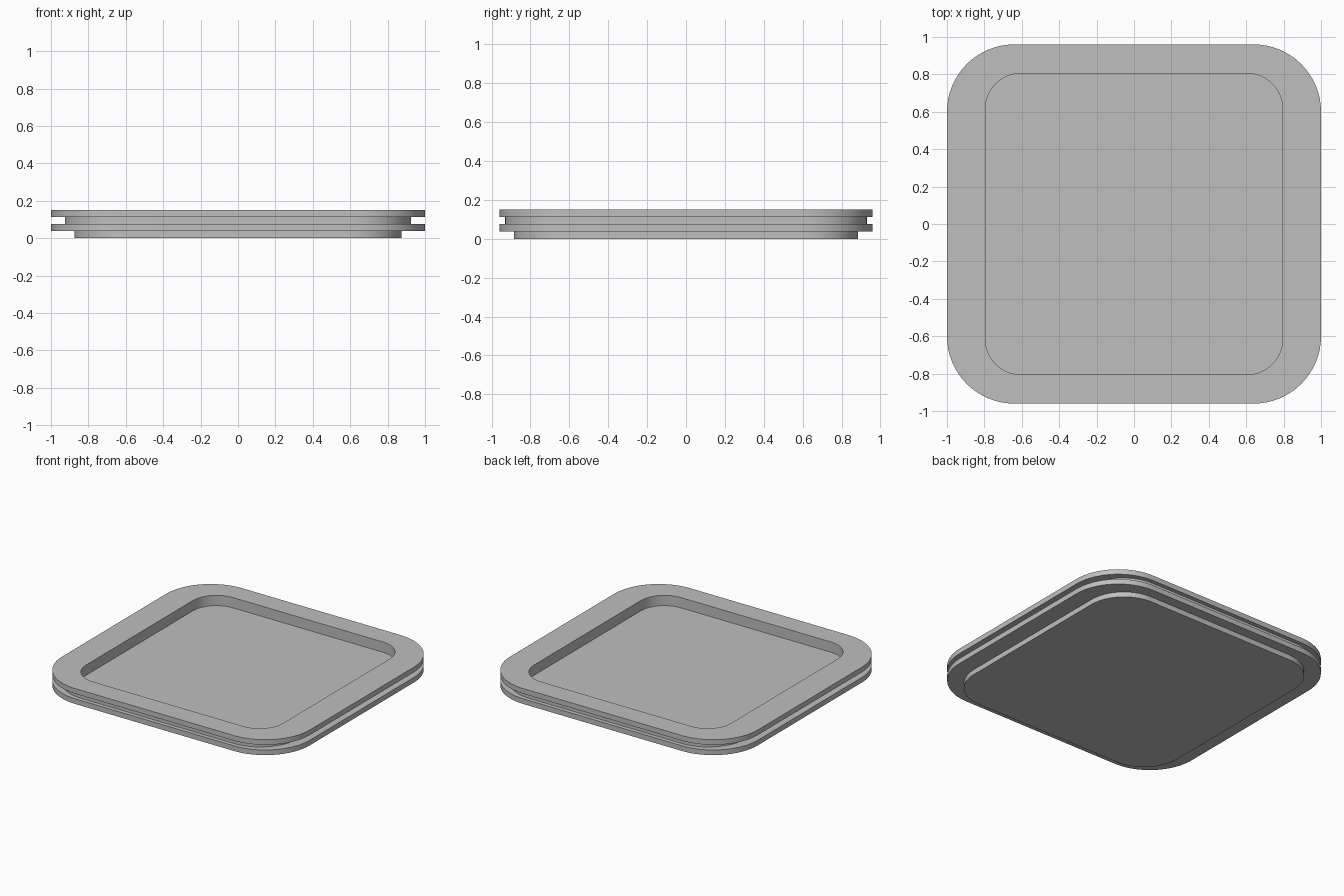
import bpy, bmesh, math

cube = bpy.data.objects.get("Cube")
if cube:
    bpy.data.objects.remove(cube, do_unlink=True)

grey = bpy.data.materials.new("plain grey")
grey.use_nodes = True
colour = (0.52, 0.52, 0.52, 1)
grey.diffuse_color = colour
grey.node_tree.nodes["Principled BSDF"].inputs["Base Color"].default_value = colour

STEP = 0.0375     # thickness of each layer
SEGMENTS = 16     # segments per rounded corner

# Outlines: half width, half depth, corner radius
BASE = (0.875, 0.885, 0.28)
FLANGE = (1.0, 0.96, 0.36)
WAIST = (0.925, 0.93, 0.31)
RECESS = (0.795, 0.805, 0.19)


def rounded_loop(bm, outline, z):
    """Ring of vertices around a rounded rectangle."""
    hx, hy, r = outline
    ring = []
    for corner, (sx, sy) in enumerate(((1, 1), (-1, 1), (-1, -1), (1, -1))):
        for i in range(SEGMENTS + 1):
            a = (corner + i / SEGMENTS) * math.pi / 2
            ring.append(bm.verts.new((sx * (hx - r) + r * math.cos(a),
                                      sy * (hy - r) + r * math.sin(a), z)))
    return ring


# Tray wall profile, from the underside up the outside and down into the recess
profile = [(BASE, 0), (BASE, 1), (FLANGE, 1), (FLANGE, 2), (WAIST, 2),
           (WAIST, 3), (FLANGE, 3), (FLANGE, 4), (RECESS, 4), (RECESS, 2)]

bm = bmesh.new()
rings = [rounded_loop(bm, outline, level * STEP) for outline, level in profile]
for low, high in zip(rings, rings[1:]):
    n = len(low)
    for i in range(n):
        j = (i + 1) % n
        bm.faces.new((low[i], low[j], high[j], high[i]))

# Underside and recess floor
bm.faces.new(rings[0][::-1])
bm.faces.new(rings[-1])
bmesh.ops.recalc_face_normals(bm, faces=bm.faces)

mesh = bpy.data.meshes.new("stepped_tray")
bm.to_mesh(mesh)
bm.free()
mesh.materials.append(grey)
tray = bpy.data.objects.new("stepped_tray", mesh)
bpy.context.collection.objects.link(tray)

# Smooth corners, sharp step edges
bpy.ops.object.select_all(action="DESELECT")
tray.select_set(True)
bpy.context.view_layer.objects.active = tray
bpy.ops.object.shade_smooth_by_angle(angle=math.radians(30))
